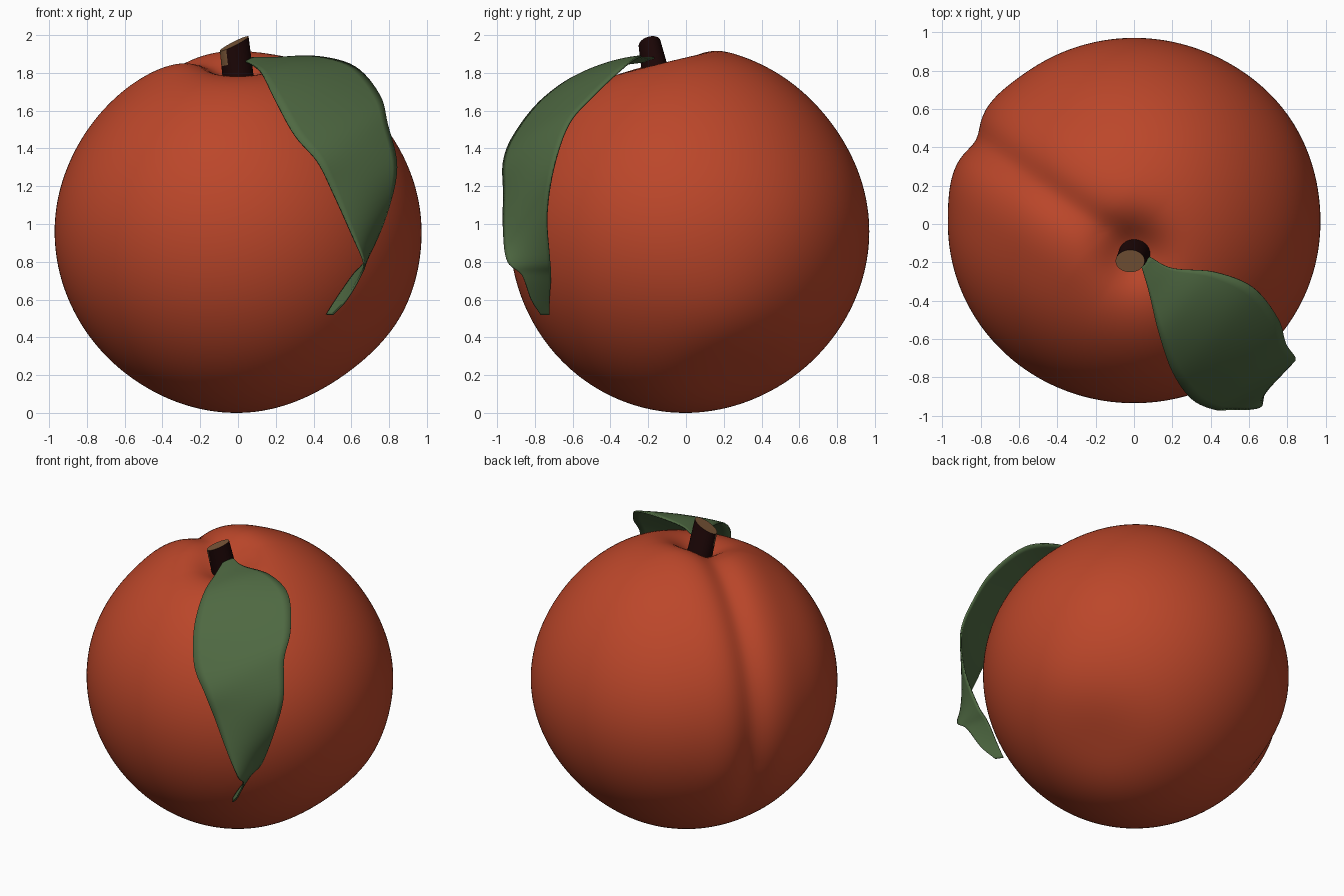
import bpy, bmesh, math
from mathutils import Vector

if "Cube" in bpy.data.objects:
    bpy.data.objects.remove(bpy.data.objects["Cube"])


def material(name, rgb):
    m = bpy.data.materials.new(name)
    m.diffuse_color = (*rgb, 1)
    m.use_nodes = True
    m.node_tree.nodes["Principled BSDF"].inputs["Base Color"].default_value = m.diffuse_color
    return m


RED = material("peach red", (0.5, 0.062, 0.023))
GREEN = material("leaf green", (0.077, 0.14, 0.054))
BARK = material("dark bark", (0.012, 0.002, 0.002))
WOOD = material("cut wood", (0.19, 0.092, 0.039))


def finish(bm, name, mats):
    bmesh.ops.recalc_face_normals(bm, faces=bm.faces)
    for f in bm.faces:
        f.smooth = True
    me = bpy.data.meshes.new(name)
    bm.to_mesh(me)
    bm.free()
    ob = bpy.data.objects.new(name, me)
    bpy.context.collection.objects.link(ob)
    for m in mats:
        me.materials.append(m)
    return ob


def gauss(d, width):
    return math.exp(-(d / width) ** 2)


# Fruit body: sphere reshaped with soft bumps, a groove, a stem dimple and a flat spot
CENTRE = Vector((0, 0, 0.96))
STEM = Vector((0.0, -0.14))
GROOVE = Vector((-0.82, 0.57))
# (direction, height, width) of the broad uneven areas
BUMPS = [((0.5, 0.28, -0.82), -0.036, 0.32), ((0.85, 0.25, -0.45), 0.016, 0.3),
         ((0.2, 0.4, 0.88), 0.02, 0.5), ((0.82, 0.57, 0.0), 0.012, 0.4)]
BUMPS = [(Vector(d).normalized(), h, w) for d, h, w in BUMPS]
bm = bmesh.new()
bmesh.ops.create_uvsphere(bm, u_segments=192, v_segments=96, radius=1)
for v in bm.verts:
    d = v.co.normalized()
    lat = math.asin(max(-1, min(1, d.z)))
    r = 0.97 - (0.016 if d.z > 0 else 0.008) * math.sin(2 * lat) ** 2
    r -= 0.012 * max(0, d.z) ** 4
    r -= 0.036 * max(0, -d.y) ** 2 * (1 - d.z ** 2)
    r += sum(h * gauss((d - b).length, w) for b, h, w in BUMPS)
    p = d * r
    flat = p.xy - STEM
    along = flat.dot(GROOVE)
    side = flat.x * GROOVE.y - flat.y * GROOVE.x
    if along > 0:
        fade = min(1, along / 0.2) * max(0, min(1, (d.z + 0.85) / 0.6))
        p -= d * fade * (0.037 * gauss(side, 0.095) - 0.01 * gauss(abs(side) - 0.23, 0.13))
    if d.z > 0:
        dist = flat.length
        p.z -= 0.1 * gauss(dist, 0.15) + 0.068 * gauss((flat - Vector((0, -0.08))).length, 0.25)
    v.co = p + CENTRE
low = min(v.co.z for v in bm.verts)
for v in bm.verts:
    v.co.z -= low * max(0, 1 - v.co.z)
finish(bm, "fruit_body", [RED])

# Stem: short tapered stub with a slanted cut top and a bare strip at the front left
N = 32
base, top = Vector((0.012, -0.135, 1.68)), Vector((-0.02, -0.193, 1.955))
bm = bmesh.new()
rings = []
for k in range(7):
    t = k / 6
    c = base.lerp(top, t)
    u = Vector((0.084, 0, 0)).lerp(Vector((0.076, 0, 0.038)), t)
    w = Vector((0, 0.084, 0)).lerp(Vector((0, 0.058, 0.012)), t)
    rings.append([bm.verts.new(c + u * math.cos(a) + w * math.sin(a))
                  for a in (2 * math.pi * i / N for i in range(N))])
for k, (a, b) in enumerate(zip(rings, rings[1:])):
    for i in range(N):
        j = (i + 1) % N
        f = bm.faces.new((a[i], a[j], b[j], b[i]))
        f.material_index = 1 if k > 3 and 16 <= i < 21 else 0
bm.faces.new(rings[0])
cap = bm.faces.new(rings[-1])
cap.material_index = 1
stem = finish(bm, "stem", [BARK, WOOD])
bpy.context.view_layer.objects.active = stem
stem.select_set(True)
bpy.ops.object.shade_smooth_by_angle(angle=math.radians(35))

# Leaf: lofted between its left and right edge, draped over the fruit, tip twisted over
LEFT = [(0.04, -0.22, 1.86), (0.08, -0.36, 1.84), (0.13, -0.57, 1.79), (0.2, -0.77, 1.65),
        (0.3, -0.91, 1.47), (0.42, -0.965, 1.33), (0.5, -0.965, 1.17), (0.6, -0.965, 0.95),
        (0.665, -0.945, 0.8), (0.65, -0.87, 0.73), (0.575, -0.82, 0.6), (0.5, -0.77, 0.52)]
RIGHT = [(0.08, -0.17, 1.88), (0.2, -0.23, 1.88), (0.42, -0.25, 1.885), (0.62, -0.33, 1.83),
         (0.75, -0.49, 1.68), (0.79, -0.62, 1.53), (0.84, -0.7, 1.3), (0.785, -0.735, 1.05),
         (0.685, -0.72, 0.82), (0.61, -0.715, 0.73), (0.52, -0.725, 0.6), (0.47, -0.725, 0.52)]


def smooth_curve(pts, steps):
    p = [Vector(q) for q in pts]
    p = [p[0] * 2 - p[1]] + p + [p[-1] * 2 - p[-2]]
    out = []
    for i in range(1, len(p) - 2):
        a, b, c, d = p[i - 1:i + 3]
        for s in range(steps):
            t = s / steps
            out.append(0.5 * (2 * b + (c - a) * t + (2 * a - 5 * b + 4 * c - d) * t * t
                              + (3 * b - a - 3 * c + d) * t ** 3))
    return out + [p[-2]]


COLS = 12
bm = bmesh.new()
rows = []
for l, r in zip(smooth_curve(LEFT, 6), smooth_curve(RIGHT, 6)):
    row = []
    for i in range(COLS + 1):
        t = i / COLS
        p = l.lerp(r, t)
        bulge = 0.035 * (r - l).length * 4 * t * (1 - t)
        row.append(bm.verts.new(p + (p - CENTRE).normalized() * bulge))
    rows.append(row)
for a, b in zip(rows, rows[1:]):
    for i in range(COLS):
        bm.faces.new((a[i], a[i + 1], b[i + 1], b[i]))
leaf = finish(bm, "leaf", [GREEN])
mod = leaf.modifiers.new("thickness", 'SOLIDIFY')
mod.thickness = 0.01
mod.offset = 0
